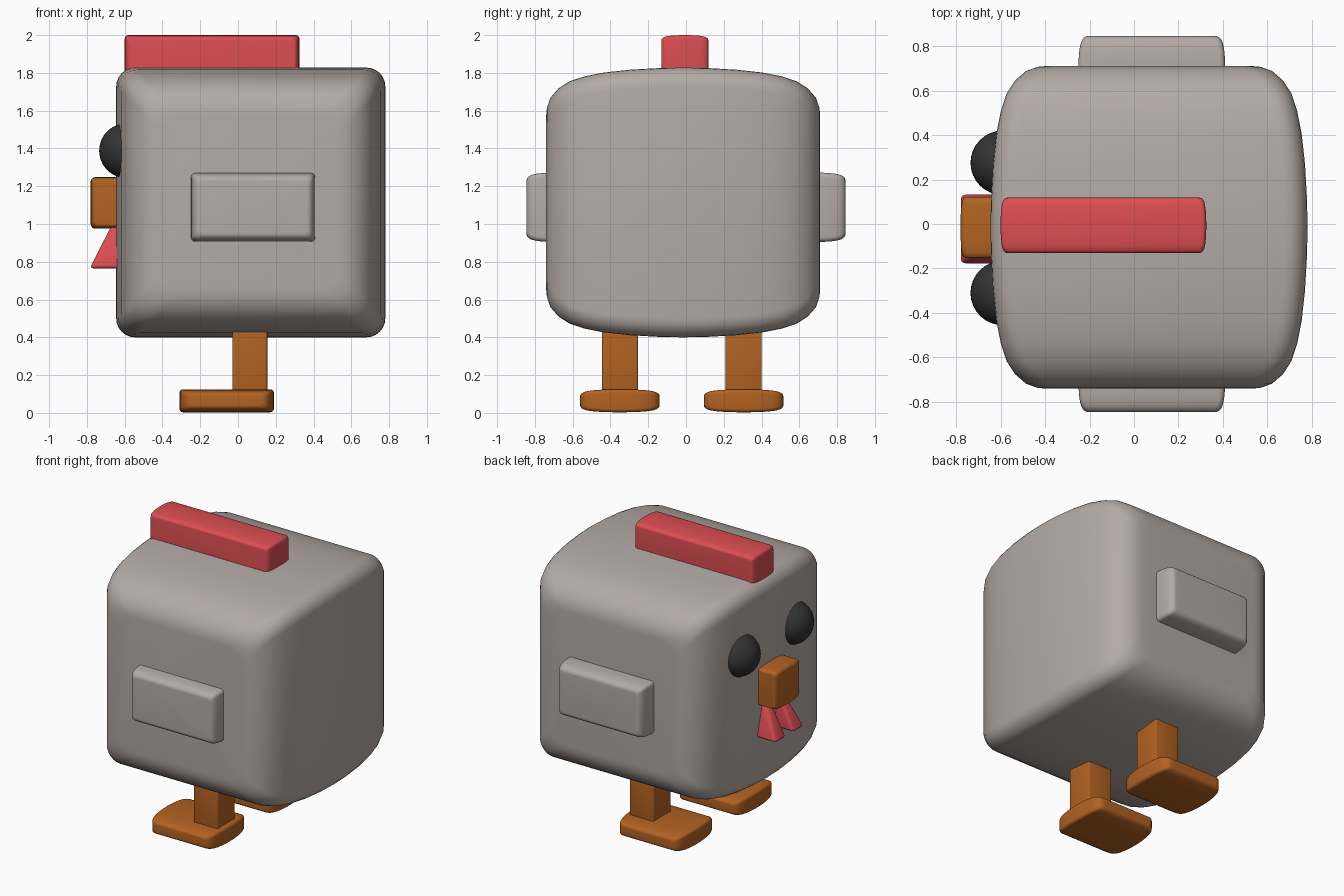
import bpy, bmesh, math
from mathutils import Vector

if "Cube" in bpy.data.objects:
    bpy.data.objects.remove(bpy.data.objects["Cube"], do_unlink=True)


def material(name, r, g, b):
    m = bpy.data.materials.new(name)
    m.use_nodes = True
    m.diffuse_color = (r, g, b, 1)
    m.node_tree.nodes["Principled BSDF"].inputs["Base Color"].default_value = (r, g, b, 1)
    return m


grey = material("warm grey", 0.455, 0.405, 0.38)
red = material("comb red", 0.72, 0.075, 0.085)
orange = material("beak orange", 0.45, 0.122, 0.015)
black = material("eye black", 0.033, 0.033, 0.033)

# Half of the barrel profile: distance along y, share of the end inset
BARREL = [(0, 0), (.17, .009), (.39, .045), (.58, .105), (.72, .185),
          (.83, .29), (.91, .44), (.97, .64), (.995, .85), (1, 1)]
STATIONS = [(-t, f) for t, f in reversed(BARREL[1:])] + BARREL


def finish(name, bm, mat, angle=40):
    bmesh.ops.recalc_face_normals(bm, faces=bm.faces)
    mesh = bpy.data.meshes.new(name)
    bm.to_mesh(mesh)
    bm.free()
    mesh.materials.append(mat)
    ob = bpy.data.objects.new(name, mesh)
    bpy.context.collection.objects.link(ob)
    bpy.ops.object.select_all(action='DESELECT')
    ob.select_set(True)
    bpy.context.view_layer.objects.active = ob
    bpy.ops.object.shade_smooth_by_angle(angle=math.radians(angle))


def rounded_rect(a, c, r, steps=6):
    points = []
    for k, (sx, sz) in enumerate([(1, 1), (-1, 1), (-1, -1), (1, -1)]):
        for i in range(steps + 1):
            ang = math.pi / 2 * (k + i / steps)
            points.append((sx * (a - r) + r * math.cos(ang),
                           sz * (c - r) + r * math.sin(ang)))
    return points


def barrel_block(name, lo, hi, inset, radius, mat):
    """Rounded block lofted along y, its x and z sizes shrinking to the ends."""
    lo, hi = Vector(lo), Vector(hi)
    mid, half = (lo + hi) / 2, (hi - lo) / 2
    bm = bmesh.new()
    rings = []
    for t, f in STATIONS:
        section = rounded_rect(half.x - inset[0] * f, half.z - inset[1] * f, radius)
        rings.append([bm.verts.new((mid.x + x, mid.y + t * half.y, mid.z + z))
                      for x, z in section])
    n = len(rings[0])
    for a, b in zip(rings, rings[1:]):
        for i in range(n):
            bm.faces.new((a[i], a[(i + 1) % n], b[(i + 1) % n], b[i]))
    bm.faces.new(rings[0])
    bm.faces.new(rings[-1])
    finish(name, bm, mat)


def tapered_box(name, mid, size, mat, bevel, top=(1, 1), shift=(0, 0)):
    """Bevelled box whose top is scaled and shifted in x and y."""
    bm = bmesh.new()
    bmesh.ops.create_cube(bm, size=1)
    for v in bm.verts:
        up = v.co.z > 0
        v.co = Vector(v.co[i] * size[i] for i in range(3))
        if up:
            v.co.x = v.co.x * top[0] + shift[0]
            v.co.y = v.co.y * top[1] + shift[1]
        v.co += Vector(mid)
    bmesh.ops.bevel(bm, geom=bm.edges[:], offset=bevel, segments=3,
                    profile=0.5, affect='EDGES')
    finish(name, bm, mat)


# Body, comb and beak
barrel_block("body", (-.645, -.74, .4), (.78, .71, 1.828), (.25, .25), .1, grey)
barrel_block("comb", (-.6, -.13, 1.74), (.325, .118, 2.0), (.03, .027), .02, red)
barrel_block("beak", (-.78, -.152, .975), (-.52, .122, 1.248), (.022, .022), .025, orange)

# Paired parts
for side, label in ((1, "left"), (-1, "right")):
    wing_y = sorted((side * .55, side * .845))
    barrel_block(label + "_wing", (-.25, wing_y[0], .905), (.41, wing_y[1], 1.272),
                 (.045, .045), .025, grey)

    y = -.0225 + side * .3275
    tapered_box(label + "_leg", (.0625, y, .28), (.185, .19, .4), orange, .008)
    barrel_block(label + "_foot", (-.31, y - .21, .003), (.19, y + .21, .125),
                 (.07, .035), .02, orange)

    bm = bmesh.new()
    bmesh.ops.create_uvsphere(bm, u_segments=32, v_segments=20, radius=.145)
    for v in bm.verts:
        v.co += Vector((-.59, -.0175 + side * .2925, 1.388))
    finish(label + "_eye", bm, black)

    # Wattles flare out and forward toward the bottom
    tapered_box(label + "_wattle", (-.69, -.0225 + side * .098, .885), (.19, .122, .24),
                red, .02, top=(.35, .42), shift=(.06, -side * .025))
